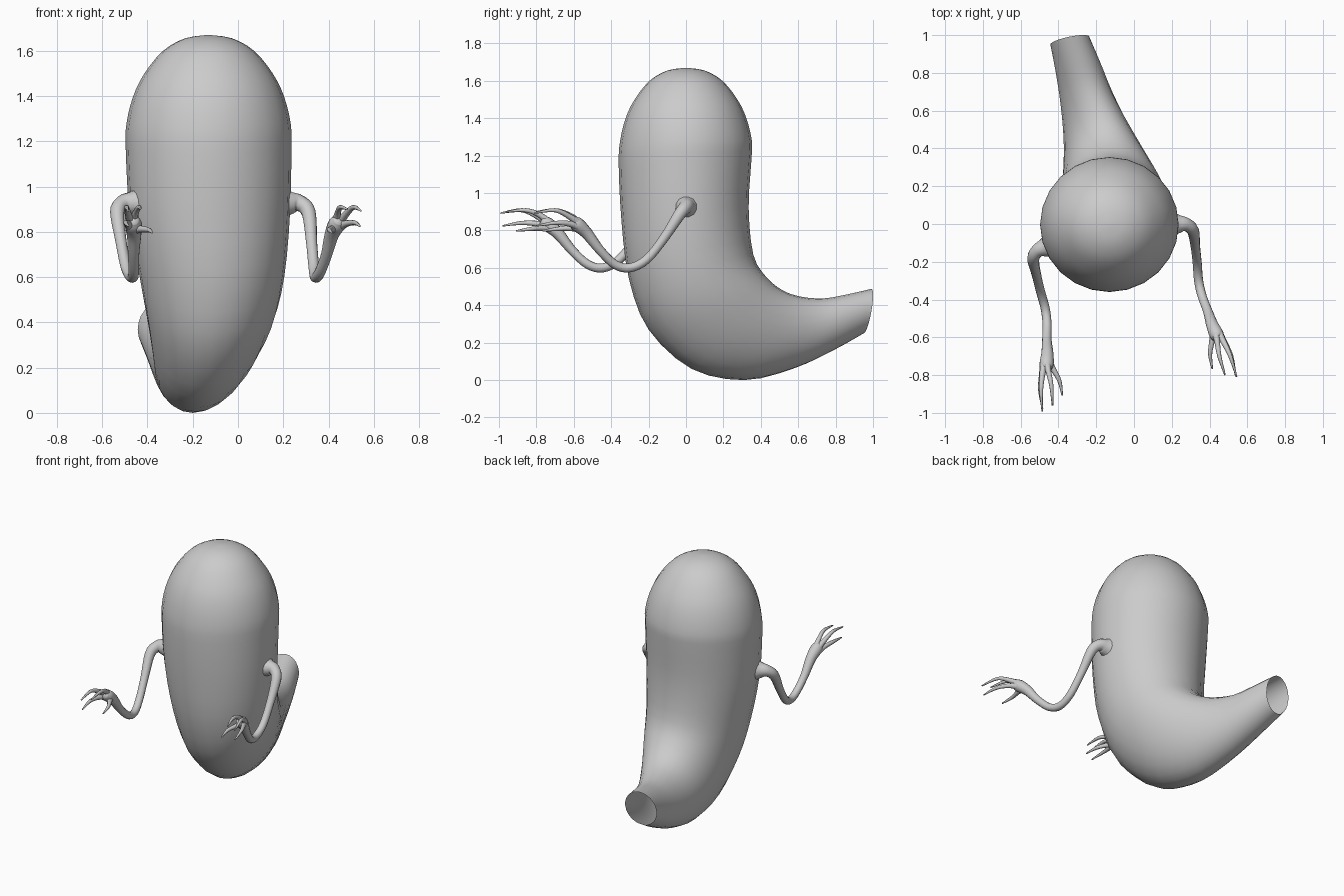
import bpy, bmesh, math
from mathutils import Vector, Matrix

if "Cube" in bpy.data.objects:
    bpy.data.objects.remove(bpy.data.objects["Cube"])

grey = bpy.data.materials.new("soft grey")
grey.diffuse_color = (0.6, 0.6, 0.6, 1)
grey.use_nodes = True
grey.node_tree.nodes["Principled BSDF"].inputs["Base Color"].default_value = grey.diffuse_color


def smooth_rows(rows, n):
    """Catmull-Rom interpolation of equal length tuples."""
    out = []
    for i in range(len(rows) - 1):
        a, b, c, d = (rows[max(i - 1, 0)], rows[i], rows[i + 1],
                      rows[min(i + 2, len(rows) - 1)])
        for k in range(n):
            t = k / n
            out.append([0.5 * (2 * q + (r - p) * t + (2 * p - 5 * q + 4 * r - s) * t * t
                               + (3 * q - p - 3 * r + s) * t ** 3)
                        for p, q, r, s in zip(a, b, c, d)])
    return out + [list(rows[-1])]


def skin(bm, rings, cap=False):
    """Join rings of points with quads."""
    vs = [[bm.verts.new(p) for p in r] for r in rings]
    n = len(vs[0])
    for a, b in zip(vs, vs[1:]):
        for i in range(n):
            j = (i + 1) % n
            bm.faces.new((a[i], a[j], b[j], b[i]))
    if cap:
        bm.faces.new(vs[0])
        bm.faces.new(vs[-1])


def tube(bm, rows, sides, n=4):
    """Round tube through (x, y, z, radius) points."""
    pts = smooth_rows(rows, n)
    rings = []
    side = None
    for i, p in enumerate(pts):
        d = (Vector(pts[min(i + 1, len(pts) - 1)][:3]) - Vector(pts[max(i - 1, 0)][:3])).normalized()
        side = d.orthogonal() if side is None else side - d * side.dot(d)
        side.normalize()
        up = d.cross(side)
        rings.append([Vector(p[:3]) + p[3] * (math.cos(a) * side + math.sin(a) * up)
                      for a in (math.tau * k / sides for k in range(sides))])
    skin(bm, rings, True)


def finish(name, bm):
    bmesh.ops.remove_doubles(bm, verts=bm.verts, dist=0.0005)
    bmesh.ops.recalc_face_normals(bm, faces=bm.faces)
    me = bpy.data.meshes.new(name)
    bm.to_mesh(me)
    bm.free()
    me.materials.append(grey)
    for f in me.polygons:
        f.use_smooth = True
    ob = bpy.data.objects.new(name, me)
    bpy.context.collection.objects.link(ob)


# body: front y, front z, back y, back z, centre x, half width, yaw
dome = [(-r, z, r, z, -0.13, r * 1.03, 0) for z, r in
        ((1.67, 0), (1.655, 0.10), (1.6, 0.195), (1.5, 0.275), (1.4, 0.323), (1.28, 0.352))]
trunk = [
    (-0.36, 1.15, 0.35, 1.18, -0.13, 0.366, 0),
    (-0.345, 0.85, 0.335, 0.92, -0.125, 0.355, 0),
    (-0.305, 0.54, 0.36, 0.67, -0.115, 0.32, 0),
    (-0.2, 0.27, 0.43, 0.55, -0.122, 0.278, 0.03),
    (0.03, 0.06, 0.52, 0.478, -0.155, 0.222, 0.1),
    (0.31, 0.0, 0.62, 0.445, -0.2, 0.172, 0.18),
    (0.57, 0.06, 0.74, 0.437, -0.25, 0.138, 0.2),
    (0.78, 0.155, 0.87, 0.46, -0.295, 0.119, 0.2),
    (0.95, 0.25, 0.992, 0.488, -0.34, 0.103, 0.2)]
rings = []
for fy, fz, by, bz, xc, rx, yaw in smooth_rows(dome + trunk, 3):
    ring = []
    for k in range(24):
        c, s = math.cos(math.tau * k / 24), math.sin(math.tau * k / 24)
        ring.append(((xc + rx * c), (fy + by) / 2 + (by - fy) / 2 * s + yaw * rx * c,
                     (fz + bz) / 2 + (bz - fz) / 2 * s))
    rings.append(ring)
bm = bmesh.new()
skin(bm, rings)
finish("body", bm)

# arm and clawed hand; the second is mirrored and swung forward
arm = [(0.19, 0, 0.925, 0.075), (0.235, 0, 0.928, 0.052), (0.275, -0.003, 0.925, 0.037),
       (0.312, -0.035, 0.885, 0.032), (0.325, -0.12, 0.755, 0.025), (0.335, -0.21, 0.645, 0.024),
       (0.342, -0.30, 0.6, 0.024), (0.36, -0.38, 0.618, 0.024), (0.39, -0.46, 0.695, 0.025),
       (0.413, -0.53, 0.785, 0.032), (0.437, -0.585, 0.835, 0.038), (0.447, -0.615, 0.852, 0.022)]
fingers = [
    [(0.43, -0.565, 0.83, 0.024), (0.44, -0.62, 0.88, 0.015), (0.452, -0.7, 0.908, 0.011), (0.482, -0.8, 0.9, 0.004)],
    [(0.44, -0.565, 0.83, 0.024), (0.472, -0.62, 0.872, 0.016), (0.51, -0.7, 0.908, 0.011), (0.543, -0.81, 0.893, 0.004)],
    [(0.44, -0.565, 0.815, 0.024), (0.475, -0.62, 0.835, 0.016), (0.515, -0.7, 0.84, 0.011), (0.538, -0.8, 0.825, 0.004)],
    [(0.425, -0.55, 0.81, 0.024), (0.413, -0.62, 0.812, 0.015), (0.403, -0.69, 0.808, 0.011), (0.415, -0.768, 0.797, 0.004)]]
axis = Matrix.Translation((-0.13, 0, 0))
swing = axis @ Matrix.Rotation(math.radians(20), 4, 'Z') @ Matrix.Diagonal((-1, 1, 1, 1)) @ axis.inverted()
for name, m in (("left_arm", Matrix()), ("right_arm", swing)):
    bm = bmesh.new()
    tube(bm, arm, 12)
    for f in fingers:
        tube(bm, f, 8)
    bm.transform(m)
    finish(name, bm)
